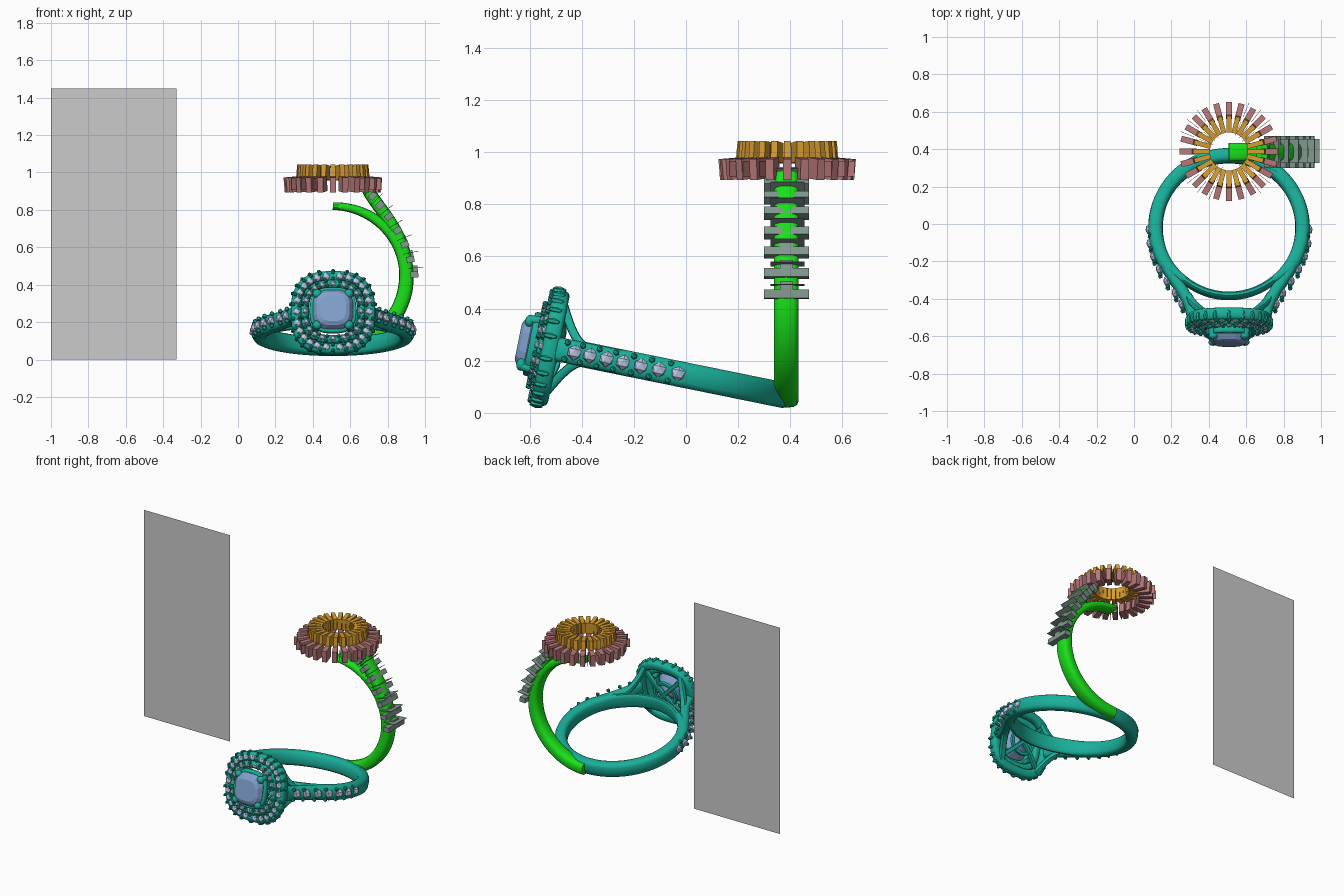
import bpy, bmesh
from math import sin, cos, pi, radians
from mathutils import Vector, Matrix

if "Cube" in bpy.data.objects:
    bpy.data.objects.remove(bpy.data.objects["Cube"])

TEAL = (0.01, 0.43, 0.32, 1)
GREEN = (0.01, 0.75, 0.01, 1)
GEM = (0.22, 0.36, 0.62, 1)
STONE = (0.48, 0.58, 0.78, 1)
PINK = (0.48, 0.19, 0.19, 1)
ORANGE = (0.70, 0.34, 0.03, 1)
LEAF = (0.22, 0.32, 0.27, 1)

# Ring frame: tilted band, head faces local -y
RING = Matrix.Translation((0.508, -0.02, 0.148)) @ Matrix.Rotation(radians(-11.5), 4, 'X')
FLAT = Matrix.Identity(4)
mats = {}


def finish(name, bm, color=None, smooth=False, mat=FLAT):
    bmesh.ops.recalc_face_normals(bm, faces=bm.faces)
    me = bpy.data.meshes.new(name)
    bm.to_mesh(me)
    bm.free()
    me.transform(mat)
    ob = bpy.data.objects.new(name, me)
    bpy.context.collection.objects.link(ob)
    if color:
        if color not in mats:
            mats[color] = bpy.data.materials.new(name + "_color")
            mats[color].diffuse_color = color
        me.materials.append(mats[color])
    if smooth:
        bpy.ops.object.select_all(action='DESELECT')
        ob.select_set(True)
        bpy.context.view_layer.objects.active = ob
        bpy.ops.object.shade_smooth_by_angle(angle=radians(40))
    return ob


def spow(v, p):
    return abs(v) ** p * (1 if v >= 0 else -1)


def squircle(a, r, e=2.8):
    return r * spow(cos(a), 2 / e), r * spow(sin(a), 2 / e)


def sweep(bm, pts, hn, hb, axis, closed=False, e=3.0, n=14):
    """Rounded-rectangle section along a path; hn(t) in the bend plane, hb(t) along axis."""
    pts = [Vector(p) for p in pts]
    axis, m, rings = Vector(axis), len(pts), []
    for i, p in enumerate(pts):
        a = pts[(i - 1) % m] if closed else pts[max(i - 1, 0)]
        b = pts[(i + 1) % m] if closed else pts[min(i + 1, m - 1)]
        tan = (b - a).normalized()
        nor = tan.cross(axis).normalized()
        bi = nor.cross(tan).normalized()
        t = i / (m if closed else m - 1)
        ring = []
        for k in range(n):
            u, v = squircle(2 * pi * k / n, 1, e)
            ring.append(bm.verts.new(p + nor * u * hn(t) + bi * v * hb(t)))
        rings.append(ring)
    for i in range(m if closed else m - 1):
        r, s = rings[i], rings[(i + 1) % m]
        for k in range(n):
            bm.faces.new((r[k], r[(k + 1) % n], s[(k + 1) % n], s[k]))
    if not closed:
        bm.faces.new(rings[0])
        bm.faces.new(rings[-1])


def const(v):
    return lambda t: v


def ball(bm, p, s, sub=1):
    bmesh.ops.create_icosphere(bm, subdivisions=sub, radius=1,
                               matrix=Matrix.Translation(p) @ Matrix.Diagonal((*s, 1)))


def box(bm, mat, size):
    bmesh.ops.create_cube(bm, size=1, matrix=mat @ Matrix.Diagonal((*size, 1)))


def bezier(p, n=16):
    p = [Vector(q) for q in p]
    return [p[0] * (1 - t) ** 3 + p[1] * 3 * t * (1 - t) ** 2 + p[2] * 3 * t * t * (1 - t) + p[3] * t ** 3
            for t in (i / n for i in range(n + 1))]


# Band: full circle, thinner under the head
bm = bmesh.new()
def thin(t):
    return min(1, max(0.0, (abs(t - 0.5) * 2 - 0.62) / 0.2))
N = 112
path = []
for i in range(N):
    a = pi / 2 + 2 * pi * i / N
    r = 0.372 + 0.022 * (1 - (1 - max(0, min(1, (-sin(a) - 0.55) / 0.2))) ** 0) + 0.021 * max(0, min(1, (sin(a) + 0.8) / 0.3))
    path.append((r * cos(a), r * sin(a), 0))
half = lambda t: 0.019 + 0.02 * max(0, min(1, (sin(pi / 2 + 2 * pi * t) + 0.8) / 0.3))
sweep(bm, path, half, const(0.05), (0, 0, 1), closed=True)
finish("ring_band", bm, TEAL, True, RING)

# Shoulders rising to the head, with flared supports
bm = bmesh.new()
for s in (1, -1):
    sweep(bm, bezier([(s * 0.368, -0.13, 0), (s * 0.335, -0.26, 0), (s * 0.22, -0.34, 0), (s * 0.195, -0.48, 0)]),
          const(0.032), const(0.047), (0, 0, 1))
    for u in (1, -1):
        sweep(bm, bezier([(s * 0.22, -0.37, u * 0.025), (s * 0.20, -0.42, u * 0.04),
                          (s * 0.17, -0.45, u * 0.09), (s * 0.14, -0.49, u * 0.165)], 10),
              const(0.017), const(0.02), (1, 0, 0), n=10)
finish("shoulders", bm, TEAL, True, RING)

# Halo: outer cushion frame, inner frame and gem gallery
bm = bmesh.new()
for r, y, hn, hb in ((0.196, -0.51, 0.03, 0.033), (0.15, -0.535, 0.022, 0.025), (0.112, -0.575, 0.013, 0.02)):
    loop = [(x, y, z) for x, z in (squircle(2 * pi * (i + 0.5) / 64, r) for i in range(64))]
    sweep(bm, loop, const(hn), const(hb), (0, 1, 0), closed=True)
finish("halo_frames", bm, TEAL, True, RING)

# Struts across the back of the head
bm = bmesh.new()
for a in (pi / 4, 3 * pi / 4):
    c, s = cos(a) * 0.235, sin(a) * 0.235
    sweep(bm, [(c, -0.50, s), (c * .4, -0.475, s * .4), (-c * .4, -0.475, -s * .4), (-c, -0.50, -s)],
          const(0.014), const(0.014), (0, 1, 0), n=8)
ring = [(0.08 * cos(i * pi / 16), -0.485, 0.08 * sin(i * pi / 16)) for i in range(32)]
sweep(bm, ring, const(0.012), const(0.012), (0, 1, 0), closed=True, n=8)
finish("head_struts", bm, TEAL, True, RING)

# Corner prongs holding the gem
bm = bmesh.new()
for sx in (1, -1):
    for sz in (1, -1):
        sweep(bm, [(sx * 0.09, -0.50, sz * 0.09), (sx * 0.096, -0.56, sz * 0.096), (sx * 0.09, -0.605, sz * 0.09)],
              const(0.017), const(0.017), (1, 0, 0), e=2, n=10)
        ball(bm, (sx * 0.085, -0.607, sz * 0.085), (0.025, 0.02, 0.025), 2)
finish("gem_prongs", bm, TEAL, True, RING)

# Main cushion-cut gem
bm = bmesh.new()
prev = None
for y, r in ((-0.636, 0.07), (-0.626, 0.09), (-0.598, 0.108), (-0.575, 0.105), (-0.53, 0.065), (-0.495, 0.01)):
    cur = [bm.verts.new((x, y, z)) for x, z in (squircle(2 * pi * (k + .5) / 16, r, 3.2) for k in range(16))]
    if prev:
        for k in range(16):
            bm.faces.new((prev[k], prev[(k + 1) % 16], cur[(k + 1) % 16], cur[k]))
    else:
        bm.faces.new(cur)
    prev = cur
bm.faces.new(prev)
finish("main_gem", bm, GEM, False, RING)

# Small stones and bead prongs on halo and shoulders
st, bd = bmesh.new(), bmesh.new()
for n, r, y, q in ((26, 0.194, -0.543, 0.021), (20, 0.149, -0.56, 0.018)):
    for i in range(n):
        x, z = squircle(2 * pi * i / n, r, 2.5)
        ball(st, (x, y, z), (q, 0.014, q))
        for k in (0.93, 1.1):
            x, z = squircle(2 * pi * (i + 0.5) / n, r * k, 2.5)
            ball(bd, (x, y - 0.003, z), (0.011, 0.012, 0.011))
for i in range(26):
    x, z = squircle(2 * pi * (i + 0.5) / 26, 0.226, 2.6)
    ball(bd, (x, -0.52, z), (0.012, 0.03, 0.012))
spots = [(0.425, -0.01), (0.42, -0.085), (0.401, -0.155), (0.37, -0.225), (0.33, -0.29), (0.285, -0.355), (0.25, -0.415)]
for s in (1, -1):
    for i, (x, y) in enumerate(spots):
        ball(st, (s * x, y, 0), (0.024, 0.031, 0.031))
        for u in (1, -1):
            ball(bd, (s * (x - 0.003), y - 0.034, u * 0.033), (0.014, 0.013, 0.014))
finish("small_stones", st, STONE, False, RING)
finish("bead_prongs", bd, TEAL, True, RING)

# Curved stem and the branch that meets the flower
YC = 0.385
bm = bmesh.new()
arc = [(0.507 + 0.393 * cos(a), YC, 0.44 + 0.38 * sin(a)) for a in (-pi / 2 + pi * i / 48 for i in range(49))]
sweep(bm, arc, lambda t: 0.04 - 0.02 * max(0, (t - 0.45) / 0.55), const(0.048), (0, 1, 0))
sweep(bm, bezier([(0.685, YC, 0.93), (0.74, YC, 0.80), (0.90, YC, 0.70), (0.905, YC, 0.44)], 24),
      const(0.034), const(0.048), (0, 1, 0))
finish("stem", bm, GREEN, True)

# Leaves stacked along the outside of the stem
bm = bmesh.new()
leaves = [(0.72, 0.875, 50), (0.76, 0.825, 45), (0.807, 0.765, 38), (0.853, 0.69, 30), (0.892, 0.615, 22),
          (0.922, 0.535, 12), (0.943, 0.455, 4)]
for x, z, ang in leaves:
    m = Matrix.Translation((x, YC, z)) @ Matrix.Rotation(-radians(ang), 4, 'Y')
    box(bm, m, (0.042, 0.172, 0.033))
    box(bm, m @ Matrix.Translation((0.0, 0, 0.025)), (0.04, 0.05, 0.045))
    box(bm, m @ Matrix.Translation((0.01, 0.005, 0.035)), (0.085, 0.13, 0.003))
finish("leaves", bm, LEAF)


# Flower: two rings of block petals with a few thin blades on the diagonals
def petals(name, color, n, r, z, size, tilt, blade):
    bm = bmesh.new()
    base = Matrix.Translation((0.507, 0.388, z))
    for i in range(n):
        m = base @ Matrix.Rotation(2 * pi * i / n, 4, 'Z') @ Matrix.Translation((r, 0, 0))
        box(bm, m @ Matrix.Rotation(radians(tilt), 4, 'Y'), size)
    for q in range(4):
        for d in (-15, 0, 15):
            m = base @ Matrix.Rotation(radians(45 + 90 * q + d + 7.5), 4, 'Z') @ Matrix.Translation((blade, 0, 0))
            box(bm, m, (0.08, 0.002, 0.06))
    finish(name, bm, color)


petals("outer_petals", PINK, 24, 0.218, 0.937, (0.085, 0.032, 0.08), 5, 0.24)
petals("inner_petals", ORANGE, 24, 0.149, 1.0, (0.09, 0.026, 0.078), -5, 0.13)

# Flat panel standing beside the ring
bm = bmesh.new()
bm.faces.new([bm.verts.new(p) for p in ((-1, YC, 0), (-0.33, YC, 0), (-0.33, YC, 1.45), (-1, YC, 1.45))])
finish("panel", bm)

for m in bpy.data.materials:
    if m.users and not m.is_grease_pencil:
        m.use_nodes = True
        m.node_tree.nodes["Principled BSDF"].inputs["Base Color"].default_value = m.diffuse_color
